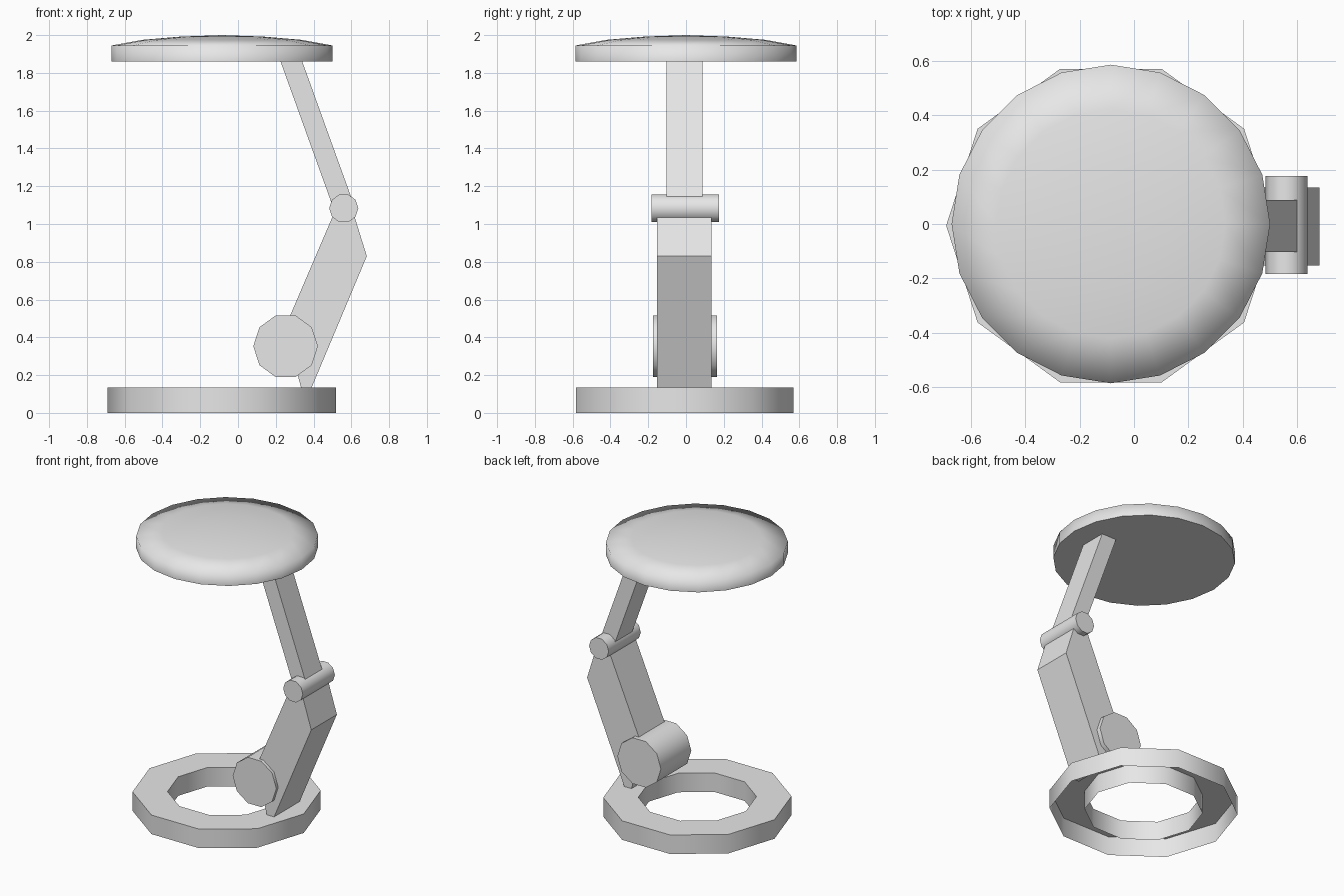
import bpy
import bmesh
from math import cos, sin, tau, radians

cube = bpy.data.objects.get("Cube")
if cube:
    bpy.data.objects.remove(cube, do_unlink=True)

# Single plain grey material
GREY = (0.8, 0.8, 0.8, 1.0)
grey = bpy.data.materials.new("plain_grey")
grey.use_nodes = True
grey.diffuse_color = GREY
grey.node_tree.nodes["Principled BSDF"].inputs["Base Color"].default_value = GREY


def finish(name, bm, smooth_angle=None):
    bmesh.ops.remove_doubles(bm, verts=bm.verts, dist=0.0005)
    bmesh.ops.recalc_face_normals(bm, faces=bm.faces)
    mesh = bpy.data.meshes.new(name)
    bm.to_mesh(mesh)
    bm.free()
    mesh.materials.append(grey)
    obj = bpy.data.objects.new(name, mesh)
    bpy.context.collection.objects.link(obj)
    if smooth_angle:
        bpy.ops.object.select_all(action="DESELECT")
        obj.select_set(True)
        bpy.context.view_layer.objects.active = obj
        bpy.ops.object.shade_smooth_by_angle(angle=radians(smooth_angle))
    return obj


def lathe(name, profile, sides, center, smooth_angle, cap_start=False):
    """Turn a (radius, z) profile around a vertical axis."""
    bm = bmesh.new()
    rings = []
    for r, z in profile:
        if r == 0:
            tip = bm.verts.new((center[0], center[1], z))
            rings.append([tip] * sides)
            continue
        rings.append([bm.verts.new((center[0] + r * cos(tau * i / sides),
                                    center[1] + r * sin(tau * i / sides), z))
                      for i in range(sides)])
    for low, high in zip(rings, rings[1:]):
        for i in range(sides):
            j = (i + 1) % sides
            corners = [low[i], low[j], high[j], high[i]]
            bm.faces.new(list(dict.fromkeys(corners)))
    if cap_start:
        bm.faces.new(rings[0][::-1])
    return finish(name, bm, smooth_angle)


def extrude_y(name, outline, y0, y1, smooth_angle=None):
    """Extrude an (x, z) outline from y0 to y1."""
    bm = bmesh.new()
    front = [bm.verts.new((x, y0, z)) for x, z in outline]
    back = [bm.verts.new((x, y1, z)) for x, z in outline]
    bm.faces.new(front)
    bm.faces.new(back[::-1])
    for i in range(len(outline)):
        j = (i + 1) % len(outline)
        bm.faces.new((front[i], back[i], back[j], front[j]))
    return finish(name, bm, smooth_angle)


def decagon(x, z, r):
    return [(x + r * cos(tau * i / 10), z + r * sin(tau * i / 10)) for i in range(10)]


# Hollow ring base, open underneath
lathe("base_ring", [(0.605, 0), (0.605, 0.135), (0.38, 0.135), (0.38, 0)],
      10, (-0.085, -0.006), 40)

# Shallow domed head with a flat underside
lathe("domed_head", [(0.585, 1.86), (0.585, 1.945), (0.42, 1.975), (0.22, 1.992), (0, 2.0)],
      20, (-0.085, 0), 85, cap_start=True)

# Pivot cylinders
extrude_y("lower_hub", decagon(0.252, 0.353, 0.171), -0.175, 0.165, 40)
extrude_y("elbow_joint", decagon(0.56, 1.083, 0.077), -0.183, 0.176, 40)

# Arms
extrude_y("lower_arm", [(0.335, 0.13), (0.388, 0.13), (0.682, 0.83),
                        (0.604, 1.08), (0.518, 1.08), (0.248, 0.45)], -0.153, 0.134)
extrude_y("upper_arm", [(0.51, 1.07), (0.6, 1.14), (0.333, 1.88), (0.218, 1.88)],
          -0.103, 0.088)
